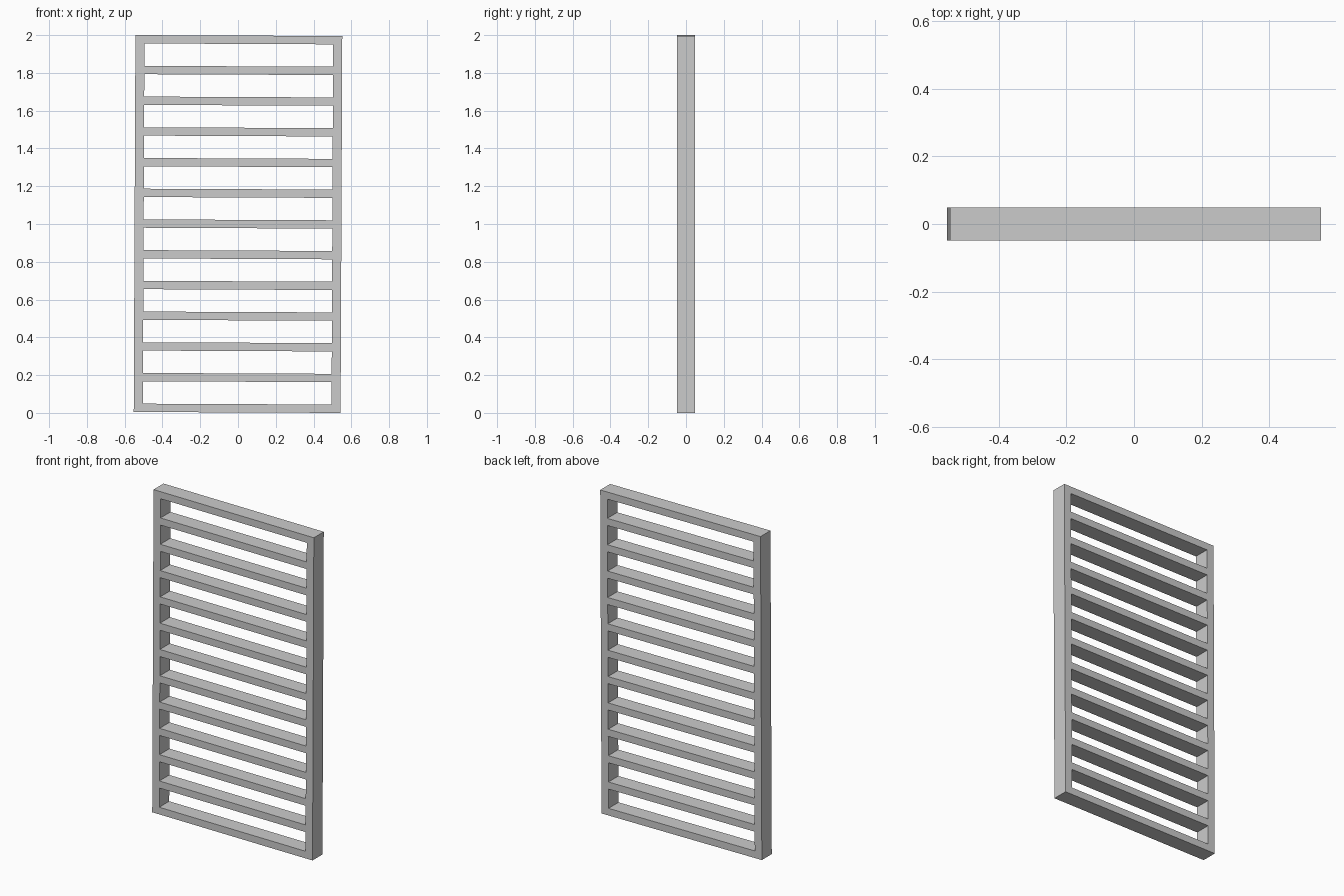
import bpy, bmesh, math
from mathutils import Matrix, Vector

if "Cube" in bpy.data.objects:
    bpy.data.objects.remove(bpy.data.objects["Cube"])

W, H, D = 1.095, 1.995, 0.097      # overall size
STILE, BAR, OPENINGS = 0.048, 0.044, 12
TILT = 0.0045                      # very slight sideways lean

# grid lines of the panel: stiles in x, alternating bar / opening in z
xs = [-W / 2, -W / 2 + STILE, W / 2 - STILE, W / 2]
pitch = (H - BAR) / OPENINGS
zs = [z - H / 2 for i in range(OPENINGS + 1) for z in (i * pitch, i * pitch + BAR)]

bm = bmesh.new()
grid = [[bm.verts.new((x, -D / 2, z)) for x in xs] for z in zs]
for r in range(len(zs) - 1):
    for c in range(3):
        if c == 1 and r % 2 == 1:
            continue               # opening between two slats
        bm.faces.new((grid[r][c], grid[r][c + 1], grid[r + 1][c + 1], grid[r + 1][c]))

# give the panel its depth as one closed solid
front = bm.faces[:]
back = bmesh.ops.extrude_face_region(bm, geom=front, use_keep_orig=True)
bmesh.ops.translate(bm, vec=Vector((0, D, 0)),
                    verts=[v for v in back["geom"] if isinstance(v, bmesh.types.BMVert)])
bmesh.ops.recalc_face_normals(bm, faces=bm.faces[:])

# lean it and stand it on the floor
bmesh.ops.transform(bm, matrix=Matrix.Rotation(TILT, 4, 'Y'), verts=bm.verts[:])
low = min(v.co.z for v in bm.verts)
bmesh.ops.translate(bm, vec=Vector((0, 0, -low)), verts=bm.verts[:])

mesh = bpy.data.meshes.new("slatted_panel")
bm.to_mesh(mesh)
bm.free()
bpy.context.collection.objects.link(bpy.data.objects.new("slatted_panel", mesh))
